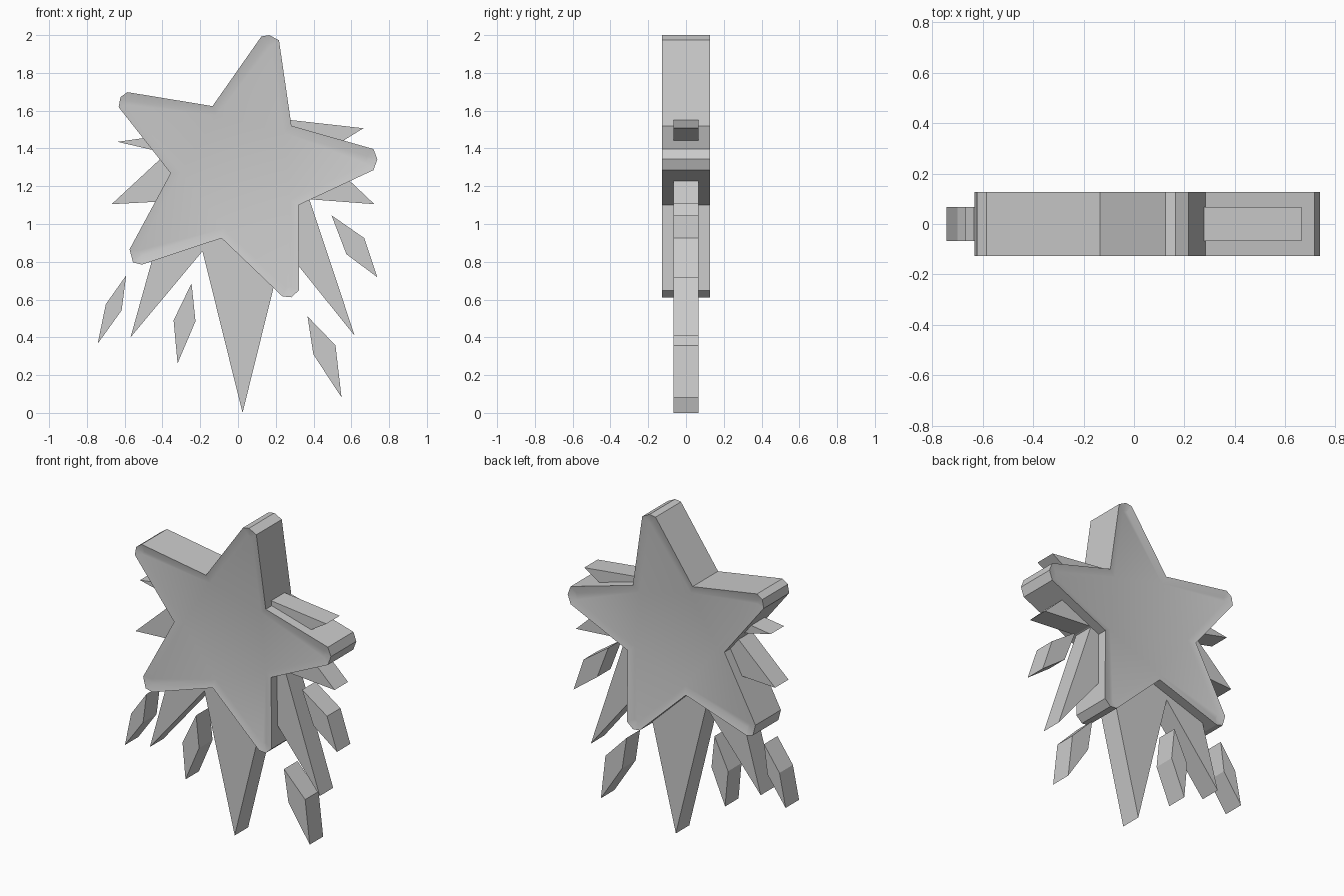
import bpy, bmesh

if "Cube" in bpy.data.objects:
    bpy.data.objects.remove(bpy.data.objects["Cube"])

STAR_HALF = 0.127    # half thickness of the star
BURST_HALF = 0.067   # half thickness of the burst and shards


def prism(name, outline, half, rim=0.0, dish=0.0):
    """Extrude an x-z outline along y; optionally dish front and back inside a rim."""
    bm = bmesh.new()
    front = bm.faces.new([bm.verts.new((x, -half, z)) for x, z in outline])
    back = bmesh.ops.extrude_face_region(bm, geom=[front], use_keep_orig=True)
    bmesh.ops.translate(bm, vec=(0, 2 * half, 0),
                        verts=[v for v in back["geom"] if isinstance(v, bmesh.types.BMVert)])
    bmesh.ops.recalc_face_normals(bm, faces=bm.faces)
    if rim:
        caps = [f for f in bm.faces if abs(f.normal.y) > 0.9]
        bmesh.ops.inset_region(bm, faces=caps, thickness=rim, depth=-dish,
                               use_even_offset=True)
    bmesh.ops.triangulate(bm, faces=[f for f in bm.faces if len(f.verts) > 4])
    mesh = bpy.data.meshes.new(name)
    bm.to_mesh(mesh)
    bm.free()
    ob = bpy.data.objects.new(name, mesh)
    bpy.context.collection.objects.link(ob)
    return ob


# Tilted five-pointed star with blunted tips and a soft recessed face
star = prism("star", [
    (0.124, 1.993), (0.165, 2.0), (0.217, 1.973), (0.283, 1.52),
    (0.717, 1.397), (0.738, 1.343), (0.717, 1.285), (0.32, 1.10),
    (0.323, 0.649), (0.282, 0.612), (0.235, 0.617), (-0.087, 0.925),
    (-0.51, 0.785), (-0.556, 0.797), (-0.574, 0.866), (-0.357, 1.269),
    (-0.632, 1.619), (-0.622, 1.672), (-0.585, 1.698), (-0.135, 1.624),
], STAR_HALF, rim=0.045, dish=0.012)
bpy.context.view_layer.objects.active = star
star.select_set(True)
bpy.ops.object.shade_smooth_by_angle()

# Spiky burst behind the star
prism("burst", [
    (0.14, 1.566), (0.664, 1.507), (0.442, 1.37), (0.722, 1.105),
    (0.378, 1.131), (0.618, 0.408), (0.241, 0.877), (0.024, 0.0),
    (-0.188, 0.856), (-0.569, 0.40), (-0.368, 1.121), (-0.669, 1.105),
    (-0.378, 1.375), (-0.638, 1.435), (-0.204, 1.497),
], BURST_HALF)

# Loose diamond shards
shards = [
    [(0.495, 1.046), (0.669, 0.925), (0.738, 0.718), (0.574, 0.84)],
    [(0.368, 0.511), (0.516, 0.358), (0.548, 0.082), (0.399, 0.31)],
    [(-0.592, 0.728), (-0.616, 0.543), (-0.743, 0.366), (-0.70, 0.575)],
    [(-0.246, 0.686), (-0.225, 0.485), (-0.32, 0.262), (-0.341, 0.49)],
]
for i, pts in enumerate(shards):
    prism(f"shard_{i + 1}", pts, BURST_HALF)
